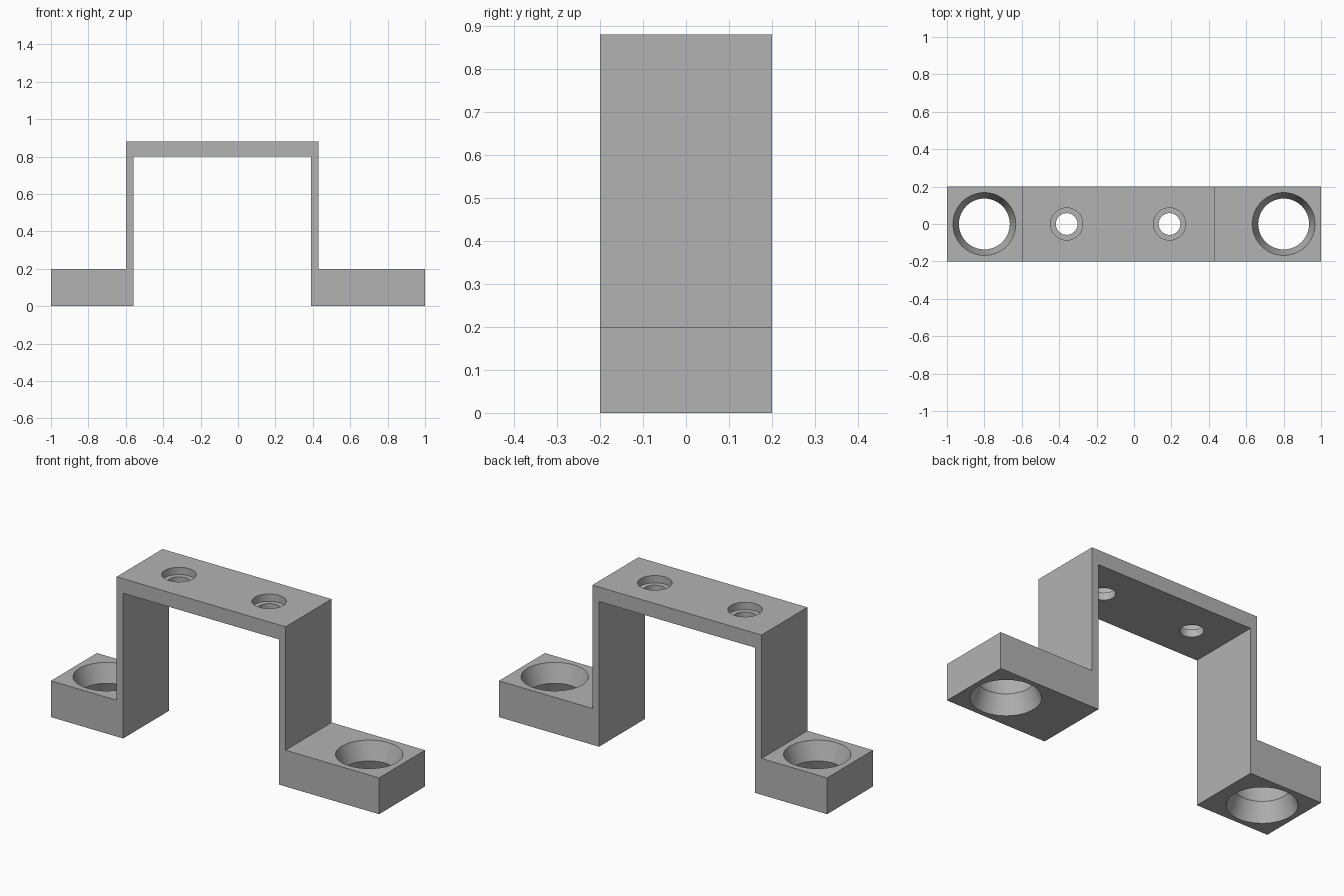
import bpy
import bmesh
import math

if "Cube" in bpy.data.objects:
    bpy.data.objects.remove(bpy.data.objects["Cube"], do_unlink=True)

HALF_DEPTH = 0.2
TOP, UNDERSIDE, FOOT = 0.88, 0.80, 0.20

# Single grey material
grey = bpy.data.materials.new("grey")
grey.use_nodes = True
colour = (0.45, 0.45, 0.45, 1)
grey.diffuse_color = colour
grey.node_tree.nodes["Principled BSDF"].inputs["Base Color"].default_value = colour


def add_object(name, bm):
    bmesh.ops.recalc_face_normals(bm, faces=bm.faces)
    mesh = bpy.data.meshes.new(name)
    bm.to_mesh(mesh)
    bm.free()
    mesh.materials.append(grey)
    obj = bpy.data.objects.new(name, mesh)
    bpy.context.collection.objects.link(obj)
    return obj


def extruded_profile(name, points):
    """Side profile in x, z extruded through the depth."""
    bm = bmesh.new()
    face = bm.faces.new([bm.verts.new((x, -HALF_DEPTH, z)) for x, z in points])
    ext = bmesh.ops.extrude_face_region(bm, geom=[face])
    verts = [g for g in ext["geom"] if isinstance(g, bmesh.types.BMVert)]
    bmesh.ops.translate(bm, verts=verts, vec=(0, 2 * HALF_DEPTH, 0))
    return add_object(name, bm)


def turned_cutter(name, x, rings, sides=64):
    """Solid of stacked rings (radius, z) around a vertical axis."""
    bm = bmesh.new()
    loops = []
    for r, z in rings:
        angles = [2 * math.pi * i / sides for i in range(sides)]
        loops.append([bm.verts.new((x + r * math.cos(a), r * math.sin(a), z))
                      for a in angles])
    for low, high in zip(loops, loops[1:]):
        for i in range(sides):
            j = (i + 1) % sides
            bm.faces.new((low[i], low[j], high[j], high[i]))
    bm.faces.new(loops[0])
    bm.faces.new(loops[-1])
    obj = add_object(name, bm)
    obj.hide_render = True
    return obj


# Bracket body: two feet, two thin legs and the bridge
bracket = extruded_profile("bracket", [
    (-1, 0), (-0.56, 0), (-0.56, UNDERSIDE), (0.39, UNDERSIDE), (0.39, 0),
    (1, 0), (1, FOOT), (0.43, FOOT), (0.43, TOP), (-0.6, TOP),
    (-0.6, FOOT), (-1, FOOT)])

# Feet holes narrow to a waist halfway; bridge holes are counterbored
foot_rings = [(0.172, -0.05), (0.172, 0), (0.136, FOOT / 2),
              (0.168, FOOT), (0.168, FOOT + 0.05)]
screw_rings = [(0.058, UNDERSIDE - 0.05), (0.058, TOP - 0.04),
               (0.086, TOP - 0.04), (0.086, TOP + 0.05)]
cutters = [turned_cutter("foot_hole_cutter", x, foot_rings) for x in (-0.8, 0.8)]
cutters += [turned_cutter("screw_hole_cutter", x, screw_rings) for x in (-0.36, 0.19)]

for cutter in cutters:
    cut = bracket.modifiers.new("hole", "BOOLEAN")
    cut.operation = "DIFFERENCE"
    cut.solver = "EXACT"
    cut.object = cutter

# Bake the cuts and drop the cutters
bpy.context.view_layer.update()
graph = bpy.context.evaluated_depsgraph_get()
baked = bpy.data.meshes.new_from_object(bracket.evaluated_get(graph))
bracket.modifiers.clear()
bracket.data = baked
baked.name = "bracket"
for cutter in cutters:
    bpy.data.objects.remove(cutter, do_unlink=True)

# Smooth hole walls, crisp edges elsewhere
bpy.ops.object.select_all(action="DESELECT")
bracket.select_set(True)
bpy.context.view_layer.objects.active = bracket
bpy.ops.object.shade_smooth_by_angle(angle=math.radians(25))
